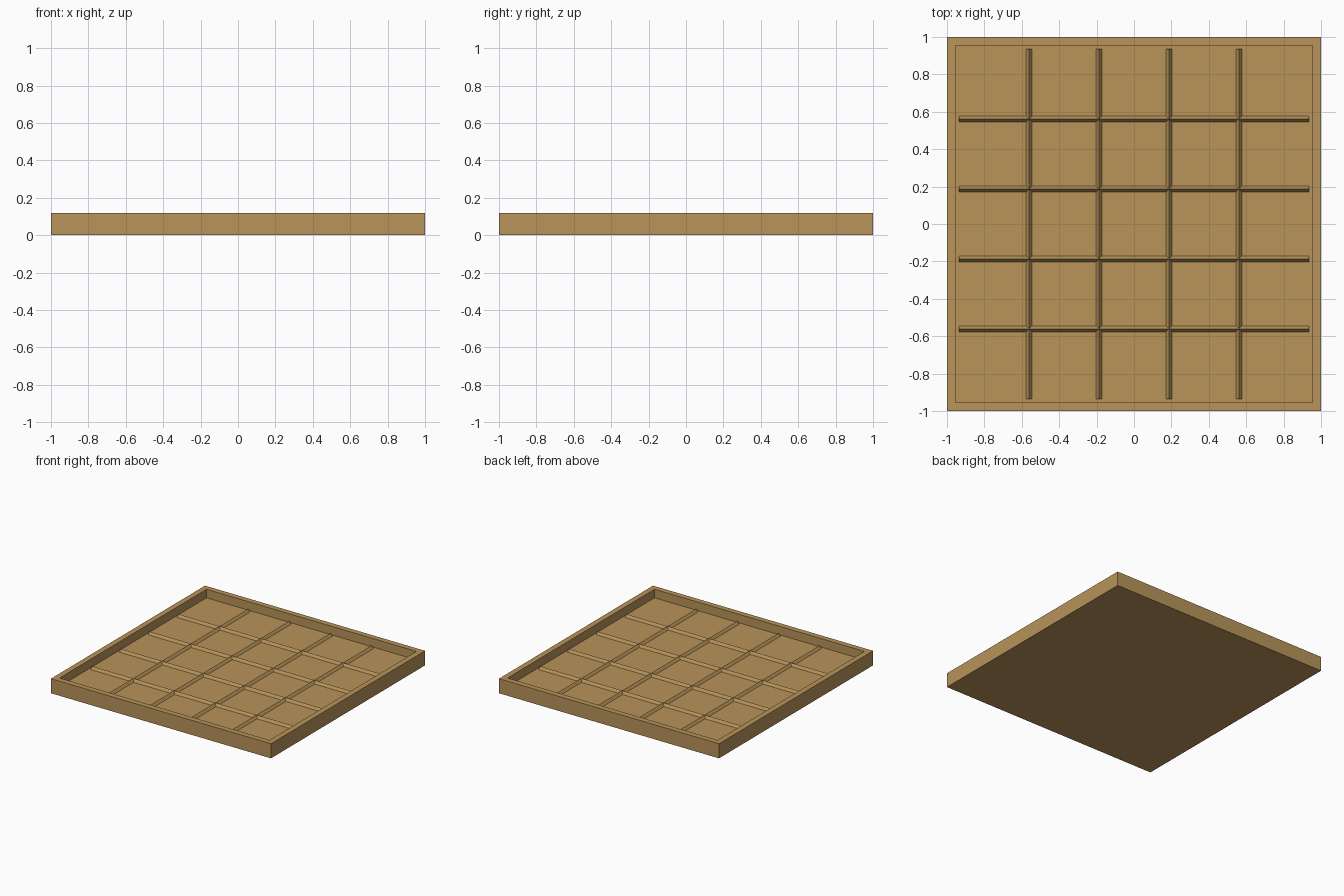
import bpy, bmesh

if "Cube" in bpy.data.objects:
    bpy.data.objects.remove(bpy.data.objects["Cube"])

wood = bpy.data.materials.new("tan_wood")
wood.diffuse_color = (0.479, 0.296, 0.102, 1)
wood.use_nodes = True
wood.node_tree.nodes["Principled BSDF"].inputs["Base Color"].default_value = wood.diffuse_color

HEIGHT, FLOOR, INNER = 0.12, 0.05, 0.935
RIDGE_W, RIDGE_H = 0.016, 0.022


def make_object(name, bm):
    bmesh.ops.recalc_face_normals(bm, faces=bm.faces)
    mesh = bpy.data.meshes.new(name)
    bm.to_mesh(mesh)
    bm.free()
    mesh.materials.append(wood)
    obj = bpy.data.objects.new(name, mesh)
    bpy.context.collection.objects.link(obj)
    return obj


# Tray: square slab with its top inset and sunk to leave a raised rim
bm = bmesh.new()
bmesh.ops.create_cube(bm, size=1)
for v in bm.verts:
    v.co = (v.co.x * 2, v.co.y * 2, (v.co.z + 0.5) * HEIGHT)
top = max(bm.faces, key=lambda f: f.calc_center_median().z)
bmesh.ops.inset_region(bm, faces=[top], thickness=1 - INNER)
floor = bmesh.ops.extrude_discrete_faces(bm, faces=[top])["faces"][0]
for v in floor.verts:
    v.co.z = FLOOR
make_object("tray", bm)


# Dividers: low peaked ridges splitting the floor into five by five squares
def ridge(name, offset, along_x):
    bm = bmesh.new()
    ends = []
    for s in (-INNER, INNER):
        ring = []
        for w, z in ((-RIDGE_W, 0), (0, RIDGE_H), (RIDGE_W, 0)):
            a = offset + w
            ring.append(bm.verts.new((s, a, FLOOR + z) if along_x else (a, s, FLOOR + z)))
        ends.append(ring)
    for i in range(2):
        bm.faces.new((ends[0][i], ends[0][i + 1], ends[1][i + 1], ends[1][i]))
    bm.faces.new(ends[0])
    bm.faces.new(ends[1])
    bm.faces.new((ends[0][0], ends[0][2], ends[1][2], ends[1][0]))
    make_object(name, bm)


step = 2 * INNER / 5
for i in range(1, 5):
    pos = -INNER + i * step
    ridge(f"cross_ridge_{i}", pos, True)
    ridge(f"long_ridge_{i}", pos, False)
